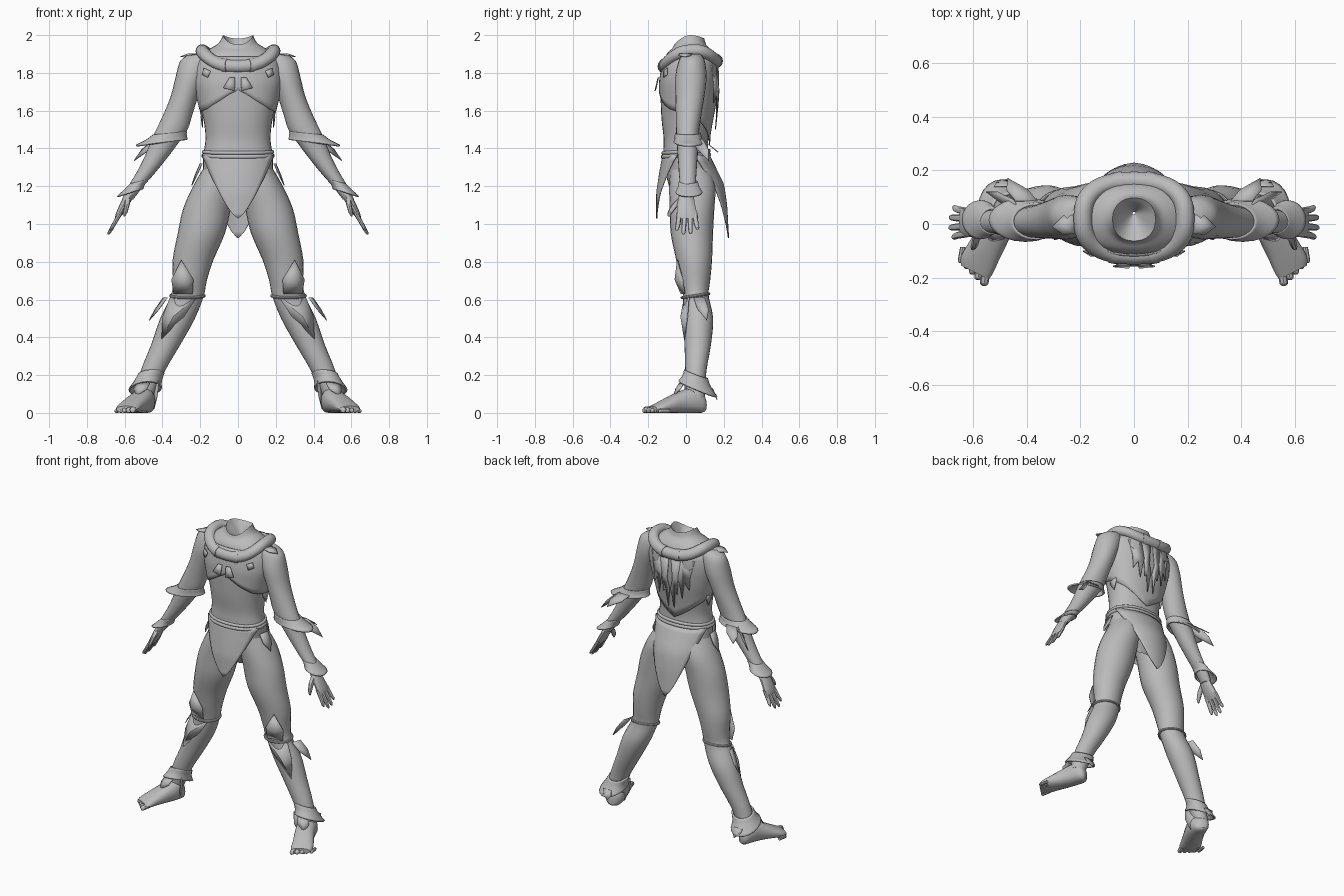
import bpy, bmesh, math
from mathutils import Vector

if "Cube" in bpy.data.objects:
    bpy.data.objects.remove(bpy.data.objects["Cube"])

GREY = bpy.data.materials.new("plain_grey")
GREY.diffuse_color = (0.5, 0.5, 0.5, 1)
GREY.use_nodes = True
GREY.node_tree.nodes["Principled BSDF"].inputs["Base Color"].default_value = GREY.diffuse_color


def make(name, verts, faces, mirror=False, thick=0, angle=40):
    """Mesh object, optionally mirrored across x and given thickness."""
    me = bpy.data.meshes.new(name)
    me.from_pydata([tuple(v) for v in verts], [], faces)
    bm = bmesh.new()
    bm.from_mesh(me)
    bmesh.ops.remove_doubles(bm, verts=bm.verts, dist=1e-5)
    bmesh.ops.recalc_face_normals(bm, faces=bm.faces)
    bm.to_mesh(me)
    bm.free()
    me.materials.append(GREY)
    ob = bpy.data.objects.new(name, me)
    bpy.context.collection.objects.link(ob)
    bpy.ops.object.select_all(action='DESELECT')
    ob.select_set(True)
    bpy.context.view_layer.objects.active = ob
    bpy.ops.object.shade_smooth_by_angle(angle=math.radians(angle))
    if thick:
        m = ob.modifiers.new("thickness", 'SOLIDIFY')
        m.thickness, m.offset = thick, 0
    if mirror:
        ob.modifiers.new("mirror", 'MIRROR').use_mirror_merge = False
    return ob


def dense(rows, n=3):
    """Catmull-Rom refinement of cross-section rows."""
    out = []
    for i in range(len(rows) - 1):
        p = [rows[max(0, min(len(rows) - 1, i + k))] for k in (-1, 0, 1, 2)]
        for s in range(n):
            t = s / n
            out.append([b + 0.5 * t * (c - a + t * (2 * a - 5 * b + 4 * c - d + t * (3 * (b - c) + d - a)))
                        for a, b, c, d in zip(*p)])
    return out + [list(rows[-1])]


def grid_faces(nr, nc, closed=True):
    return [(i * nc + j, i * nc + (j + 1) % nc, (i + 1) * nc + (j + 1) % nc, (i + 1) * nc + j)
            for i in range(nr - 1) for j in range(nc if closed else nc - 1)]


def oval(a, rx, ry, e):
    c, s = math.cos(a), math.sin(a)
    return (rx * math.copysign(abs(c) ** (2 / e), c), ry * math.copysign(abs(s) ** (2 / e), s))


def neck_dip(a, h):
    """Neck rim is lower at the front and a little lower at the back."""
    s = math.sin(a)
    return (-.05 * max(-s, 0) ** 1.5 - .018 * max(s, 0) ** 2) * max(0, min(1, (h - 1.9) / .1))


def loft(name, rows, sides=20, axis='z', e=2.0, n=3, caps=True, tilt=(0, 0), mirror=True, thick=0, dip=None, dy=0):
    """Skin oval sections; rows are (position, centre a, centre b, radius a, radius b)."""
    rows = dense(rows, n)
    vs = []
    for h, ca, cb, ra, rb in rows:
        for j in range(sides):
            a = 2 * math.pi * j / sides
            u, v = oval(a, ra, rb, e)
            hh = h + tilt[0] * u + tilt[1] * v + (dip(a, h) if dip else 0)
            vs.append((ca + u, cb + v + dy, hh) if axis == 'z' else (ca + u, hh, cb + v))
    fs = grid_faces(len(rows), sides)
    if caps:
        fs += [tuple(range(sides)), tuple(range(len(vs) - sides, len(vs)))]
    return make(name, vs, fs, mirror, thick)


def band(name, path, r, cy=0.0, closed=True, mirror=False, cx=0.0, k=10):
    """Round tube along a path that runs around a vertical axis."""
    vs = []
    for p in path:
        out = Vector((p[0] - cx, p[1] - cy, 0)).normalized()
        vs += [Vector(p) + r * (math.cos(q) * out + Vector((0, 0, math.sin(q))))
               for q in (2 * math.pi * i / k for i in range(k))]
    fs = grid_faces(len(path), k)
    if closed:
        m = len(vs) - k
        fs += [(m + j, m + (j + 1) % k, (j + 1) % k, j) for j in range(k)]
    else:
        fs += [tuple(range(k)), tuple(range(len(vs) - k, len(vs)))]
    make(name, vs, fs, mirror)


def feather(name, base, tip, side, mid=0.5, wide=1.0, bulge=(0, 0, 0)):
    """Pointed plate with a raised middle."""
    b, t, s = Vector(base), Vector(tip), Vector(side)
    m = b.lerp(t, mid)
    vs = [b - s, b + s, m + s * wide, t, m - s * wide, m + Vector(bulge)]
    make(name, vs, [(0, 1, 5), (1, 2, 5), (2, 3, 5), (3, 4, 5), (4, 0, 5)], True, 0.005)


# Torso, with an open neck that funnels inwards
TORSO = [(1.08, 0, .04, .09, .07), (1.2, 0, .035, .185, .125), (1.3, 0, .015, .185, .125),
         (1.37, 0, 0, .183, .12), (1.45, 0, 0, .172, .118), (1.55, 0, .003, .182, .132),
         (1.65, 0, .01, .208, .144), (1.75, 0, .013, .23, .148), (1.83, 0, .02, .225, .143),
         (1.89, 0, .022, .195, .128), (1.93, 0, .02, .145, .11), (1.96, 0, .017, .1, .09), (2.0, 0, .017, .08, .08)]
loft("torso", TORSO, 32, e=2.2, caps=False, mirror=False, dip=neck_dip)
loft("neck_inside", [(2.0, 0, .017, .08, .08), (1.97, 0, .02, .06, .055), (1.9, 0, .04, .005, .005)],
     32, e=2.2, caps=False, mirror=False, dip=neck_dip)


def torso_at(z):
    for a, b in zip(TORSO, TORSO[1:]):
        if a[0] <= z <= b[0]:
            t = (z - a[0]) / (b[0] - a[0])
            return [p + (q - p) * t for p, q in zip(a, b)]


# Chest vest hugging the torso, with a shaped lower edge
HEM = [(0, 1.71), (.45, 1.65), (.9, 1.61), (1.57, 1.585), (2.3, 1.52), (3.15, 1.42)]
vs, cols, rws = [], 48, 10
for i in range(rws):
    for j in range(cols):
        a = 2 * math.pi * j / cols
        f = abs((a + math.pi / 2 + math.pi) % (2 * math.pi) - math.pi)
        low = next(p[1] + (q[1] - p[1]) * (f - p[0]) / (q[0] - p[0]) for p, q in zip(HEM, HEM[1:]) if f <= q[0])
        z = 1.885 + (low - 1.885) * i / (rws - 1)
        _, _, cy, rx, ry = torso_at(z)
        x, y = oval(a, rx + .005, ry + .006, 2.2)
        vs.append((x, y + cy, z))
make("chest_vest", vs, grid_faces(rws, cols), thick=.005)


# Rolled collar with wraps, and belts
def collar(a):
    x, y = oval(a - math.pi / 2, .19, .138, 2.6)
    return (x, y + .022, 1.882 - .014 * math.cos(a) - .034 * math.cos(2 * a))


def arc(a0, a1, n):
    return [a0 + (a1 - a0) * i / n for i in range(n)]


band("collar", [collar(a) for a in arc(0, 2 * math.pi, 48)], .035, .022, k=14)
for nm, c in (("front", .2), ("back", 2.9)):
    band("collar_wrap_" + nm, [collar(a) for a in arc(c, c + .16, 4)], .038, .022, False, True, k=14)
for nm, z, r in (("upper", 1.382, .01), ("lower", 1.362, .012)):
    band("belt_" + nm, [(*oval(a, .182, .121, 2.2), z + .006 * math.sin(a)) for a in arc(0, 2 * math.pi, 40)], r)


# Pointed loincloth panels
def loincloth(name, sgn, ztip, power, ys):
    vs, nr, nc = [], 13, 15
    for i in range(nr):
        v = i / (nr - 1)
        hw = .19 * max(1 - v, .003) ** power
        yc = next(p[1] + (q[1] - p[1]) * (v - p[0]) / (q[0] - p[0]) for p, q in zip(ys, ys[1:]) if v <= q[0])
        for j in range(nc):
            x = hw * (2 * j / (nc - 1) - 1)
            vs.append((x, sgn * yc * math.sqrt(1 - (x / .205) ** 2), 1.365 + (ztip - 1.365) * v))
    make(name, vs, grid_faces(nr, nc, False), thick=.006)


loincloth("loincloth_front", -1, 1.03, .72, [(0, .122), (.3, .14), (.6, .155), (1, .155)])
loincloth("loincloth_back", 1, .925, .68, [(0, .122), (.15, .155), (.36, .2), (.6, .215), (1, .225)])

# Arms
loft("arm", [(1.9, .2, .022, .05, .045), (1.865, .222, .022, .083, .068), (1.78, .25, .017, .08, .083),
             (1.68, .282, .012, .073, .077), (1.58, .318, .005, .077, .068), (1.5, .35, 0, .083, .062),
             (1.43, .39, 0, .075, .058), (1.36, .43, 0, .063, .053), (1.28, .482, 0, .051, .047),
             (1.2, .54, 0, .04, .042), (1.13, .585, -.003, .03, .036)], dy=.009)
loft("elbow_cuff", [(1.48, .362, 0, .086, .064), (1.455, .38, .002, .104, .068), (1.43, .405, .006, .134, .078)],
     caps=False, tilt=(-.12, 0), thick=.01, dy=.01)
loft("wrist_cuff", [(1.225, .522, 0, .046, .046), (1.195, .548, .002, .052, .054), (1.165, .572, .004, .066, .07)],
     caps=False, tilt=(-.3, 0), thick=.008, dy=.012)

# Hands
loft("palm", [(1.18, .56, 0, .028, .035), (1.12, .592, -.004, .026, .046), (1.06, .624, 0, .021, .054),
              (1.03, .64, .002, .012, .05)], 14, dy=.004)
for i, (y0, y1, z) in enumerate([(-.04, -.052, .965), (-.012, -.017, .945), (.017, .02, .948), (.043, .056, .97)]):
    x = .63 + (1.05 - z) * .53
    loft("finger_%d" % (i + 1), [(1.06, .622, y0, .014, .014), (1.0, .656, (y0 + y1) / 2, .012, .013),
                                 (z + .012, x - .006, y1, .01, .011), (z, x, y1, .004, .005)], 8, n=2, dy=.004)
loft("thumb", [(1.135, .583, -.03, .016, .018), (1.1, .588, -.062, .014, .02),
               (1.06, .597, -.088, .011, .013), (1.04, .602, -.095, .004, .005)], 8, n=2, dy=.004)

# Legs
loft("leg", [(1.3, .1, .02, .08, .1), (1.2, .128, .033, .11, .122), (1.08, .165, .032, .126, .118),
             (.95, .194, .031, .125, .112), (.81, .238, .043, .108, .095), (.7, .255, .048, .09, .08),
             (.62, .268, .052, .087, .068), (.5, .32, .064, .092, .08), (.36, .383, .062, .077, .07),
             (.22, .452, .052, .064, .056), (.08, .5, .05, .048, .05)], 24)
band("knee_band", [(.268 + .089 * math.cos(a), .05 + .071 * math.sin(a), .62 + .01 * math.sin(a))
                   for a in arc(0, 2 * math.pi, 24)], .008, .05, True, True, .268, 8)
loft("ankle_cuff", [(.205, .46, .053, .066, .058), (.165, .478, .056, .07, .072), (.125, .492, .062, .084, .1)],
     caps=False, tilt=(-.08, -.4), thick=.01)

# Feet and toes
loft("foot", [(.1, .478, .042, .02, .03), (.08, .482, .05, .043, .05), (.03, .496, .065, .054, .065),
              (-.03, .52, .058, .055, .058), (-.1, .558, .04, .058, .04), (-.15, .583, .026, .06, .026),
              (-.18, .592, .018, .052, .018)], 16, 'y', 2.4, tilt=(.5, 0))
for i in range(5):
    x, y, r = .557 + .022 * i, -.23 + .021 * i, .0165 - .0016 * i
    loft("toe_%d" % (i + 1), [(y + .06, x - .008, r, r, r), (y + .015, x, r, r, r), (y + .005, x, r * .8, r * .8, r * .8),
                              (y, x, r * .7, r * .4, r * .4)], 8, 'y', n=2)

# Knee and shin armour
feather("kneecap", (.29, -.016, .63), (.3, -.045, .81), (.05, .01, 0), .42, 1.15, (0, -.03, 0))
feather("shin_plate", (.29, .004, .61), (.405, -.008, .39), (.07, .012, 0), .45, .8, (0, -.026, 0))

# Loose feathers and tatters
feather("knee_feather", (.385, .07, .61), (.47, .11, .49), (.01, .03, 0))
feather("ankle_feather", (.432, .03, .17), (.445, .02, .02), (.012, .035, 0))
feather("heel_feather", (.49, .14, .13), (.475, .165, .07), (.03, 0, 0))
feather("instep_feather", (.5, -.02, .16), (.535, -.065, .09), (.035, .012, 0), bulge=(0, -.008, .008))
feather("elbow_feather", (.43, .06, 1.45), (.55, .12, 1.335), (.02, .03, 0))
feather("elbow_back_feather", (.4, .085, 1.45), (.47, .17, 1.38), (.04, 0, 0))
feather("hip_feather", (.195, -.005, 1.32), (.245, 0, 1.205), (.005, .035, 0))
feather("rib_feather", (.19, .02, 1.62), (.188, .03, 1.51), (0, .03, 0), bulge=(.006, 0, 0))
feather("shoulder_feather", (.22, 0, 1.9), (.305, -.01, 1.885), (0, .035, 0), bulge=(0, 0, .008))


# Flat panels: squared chest tabs and a jagged pair on the back
def panel(name, pts):
    make(name, pts, [tuple(range(len(pts)))], True, .005)


panel("chest_tab", [(.015, -.148, 1.775), (.045, -.146, 1.775), (.078, -.158, 1.72), (.018, -.164, 1.705)])
panel("chest_side_tab", [(.145, -.118, 1.81), (.18, -.1, 1.825), (.19, -.1, 1.79), (.16, -.12, 1.775)])
panel("back_tatter_inner", [(.075, .165, 1.84), (0.008, .17, 1.84), (.02, .174, 1.7), (.004, .17, 1.63),
                            (.022, .156, 1.5), (.035, .165, 1.62), (.05, .166, 1.6), (.06, .17, 1.7)])
panel("back_tatter_outer", [(.16, .132, 1.84), (.075, .162, 1.84), (.06, .172, 1.72), (.085, .162, 1.58),
                            (.1, .16, 1.69), (.13, .148, 1.64), (.135, .148, 1.73)])
